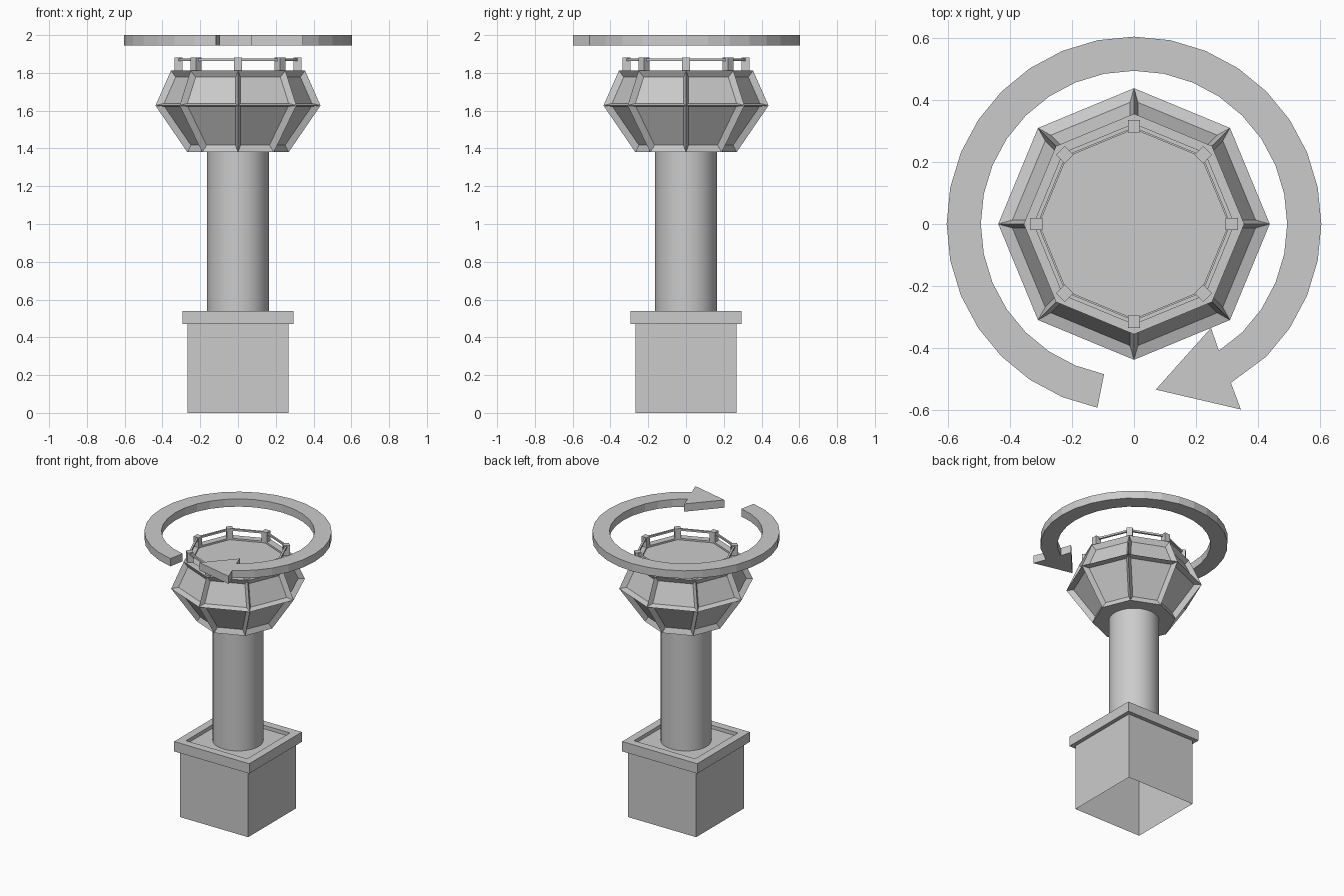
import bpy, bmesh
from math import cos, sin, pi, radians, sqrt

if "Cube" in bpy.data.objects:
    bpy.data.objects.remove(bpy.data.objects["Cube"])


def finish(name, bm):
    mesh = bpy.data.meshes.new(name)
    bm.to_mesh(mesh)
    bm.free()
    ob = bpy.data.objects.new(name, mesh)
    bpy.context.collection.objects.link(ob)
    return ob


def loft(n, rot, profile, cap_bottom=False, cap_top=False, closed=False):
    """Stack n-sided rings from (radius, z) pairs, bottom to top along the outside."""
    bm = bmesh.new()
    rings = [[bm.verts.new((r * cos(rot + 2 * pi * i / n), r * sin(rot + 2 * pi * i / n), z))
              for i in range(n)] for r, z in profile]
    pairs = list(zip(rings, rings[1:]))
    if closed:
        pairs.append((rings[-1], rings[0]))
    for a, b in pairs:
        for i in range(n):
            j = (i + 1) % n
            bm.faces.new((a[i], a[j], b[j], b[i]))
    if cap_bottom:
        bm.faces.new(rings[0][::-1])
    if cap_top:
        bm.faces.new(rings[-1])
    bm.normal_update()
    return bm


# Square base building: open underneath, overhanging parapet, sunken roof
q = sqrt(2)
base = [(0.267, 0), (0.267, 0.47), (0.295, 0.47), (0.295, 0.54), (0.24, 0.54), (0.24, 0.515)]
finish("base_building", loft(4, pi / 4, [(h * q, z) for h, z in base], cap_top=True))

# Round shaft
shaft = finish("tower_shaft", loft(32, 0, [(0.163, 0.515), (0.163, 1.38)]))
bpy.context.view_layer.objects.active = shaft
shaft.select_set(True)
bpy.ops.object.shade_smooth_by_angle(angle=radians(40))

# Octagonal cab with recessed windows and a slightly sunken roof
bm = loft(8, 0, [(0.268, 1.38), (0.437, 1.627), (0.355, 1.812), (0.305, 1.812), (0.305, 1.80)],
          cap_bottom=True, cap_top=True)
windows = [f for f in bm.faces if len(f.verts) == 4
           and f.calc_center_median().z < 1.75]
bmesh.ops.inset_individual(bm, faces=windows, thickness=0.025, depth=-0.03, use_even_offset=True)
finish("control_cab", bm)

# Roof railing: thin octagonal rail and eight square posts
finish("roof_rail", loft(8, 0, [(0.31, 1.863), (0.324, 1.863), (0.324, 1.876), (0.31, 1.876)],
                         closed=True))
for i in range(8):
    a = i * pi / 4
    bm = loft(4, pi / 4, [(0.02 * q, 1.805), (0.02 * q, 1.882)], cap_bottom=True, cap_top=True)
    post = finish(f"rail_post_{i + 1}", bm)
    post.location = (0.315 * cos(a), 0.315 * sin(a), 0)
    post.rotation_euler.z = a

# Curved arrow floating above the roof
step = 2 * pi / 32
angles = [radians(258.75) - k * step for k in range(28)]   # clockwise, tail to -45 degrees
outline = [(0.603 * cos(a), 0.603 * sin(a)) for a in angles]
outline += [(0.312, -0.511), (0.344, -0.597), (0.07, -0.533), (0.248, -0.334), (0.273, -0.408)]
outline += [(0.493 * cos(a), 0.493 * sin(a)) for a in reversed(angles)]
bm = bmesh.new()
face = bm.faces.new([bm.verts.new((x, y, 1.945)) for x, y in outline])
top = bmesh.ops.extrude_face_region(bm, geom=[face], use_keep_orig=True)
bmesh.ops.translate(bm, vec=(0, 0, 0.055),
                    verts=[g for g in top["geom"] if isinstance(g, bmesh.types.BMVert)])
bmesh.ops.recalc_face_normals(bm, faces=bm.faces)
finish("rotation_arrow", bm)
